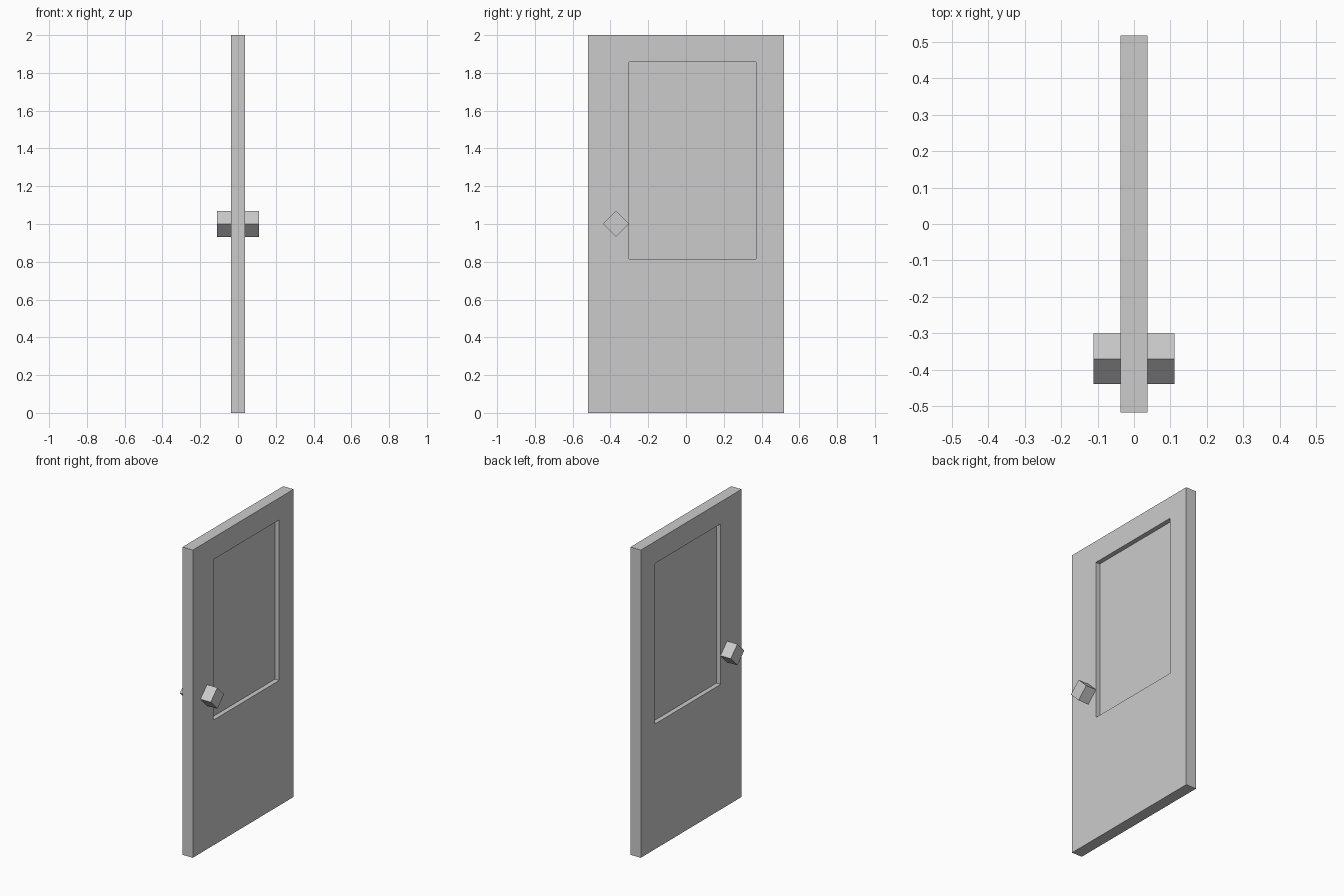
import bpy, bmesh
from math import radians
from mathutils import Matrix, Vector

if "Cube" in bpy.data.objects:
    bpy.data.objects.remove(bpy.data.objects["Cube"])

HALF_T, HALF_W, HEIGHT = 0.037, 0.5175, 2.0
PANEL_Y, PANEL_Z = (-0.302, 0.37), (0.814, 1.857)
PANEL_DEPTH = 0.03


def add_object(name, bm):
    bmesh.ops.recalc_face_normals(bm, faces=bm.faces)
    mesh = bpy.data.meshes.new(name)
    bm.to_mesh(mesh)
    bm.free()
    obj = bpy.data.objects.new(name, mesh)
    bpy.context.collection.objects.link(obj)
    return obj


# Door slab with a sunken panel on each face
bm = bmesh.new()
bmesh.ops.create_cube(bm, size=1, matrix=Matrix.Translation((0, 0, HEIGHT / 2))
                      @ Matrix.Diagonal((2 * HALF_T, 2 * HALF_W, HEIGHT, 1)))
bm.normal_update()
for face in [f for f in bm.faces if abs(f.normal.x) > 0.9]:
    side = 1 if face.normal.x > 0 else -1
    # Inset the outline, then fit it to the panel rectangle
    bmesh.ops.inset_region(bm, faces=[face], thickness=0.1)
    for v in face.verts:
        v.co.y = PANEL_Y[v.co.y > 0]
        v.co.z = PANEL_Z[v.co.z > HEIGHT / 2]
    # Push the panel into the slab
    inner = bmesh.ops.extrude_discrete_faces(bm, faces=[face])["faces"][0]
    bmesh.ops.translate(bm, verts=inner.verts,
                        vec=Vector((-side * PANEL_DEPTH, 0, 0)))
add_object("door_slab", bm)

# Square knobs turned on their corners, mirrored to both faces
KNOB_END, KNOB_RADIUS = 0.111, 0.069
bm = bmesh.new()
bmesh.ops.create_cone(
    bm, cap_ends=True, segments=4, radius1=KNOB_RADIUS, radius2=KNOB_RADIUS,
    depth=KNOB_END - HALF_T,
    matrix=Matrix.Translation(((KNOB_END + HALF_T) / 2, -0.37, 1.001))
    @ Matrix.Rotation(radians(90), 4, 'Y'))
knobs = add_object("door_knobs", bm)
mirror = knobs.modifiers.new("Mirror", 'MIRROR')
mirror.use_axis = (True, False, False)
mirror.use_mirror_merge = False
